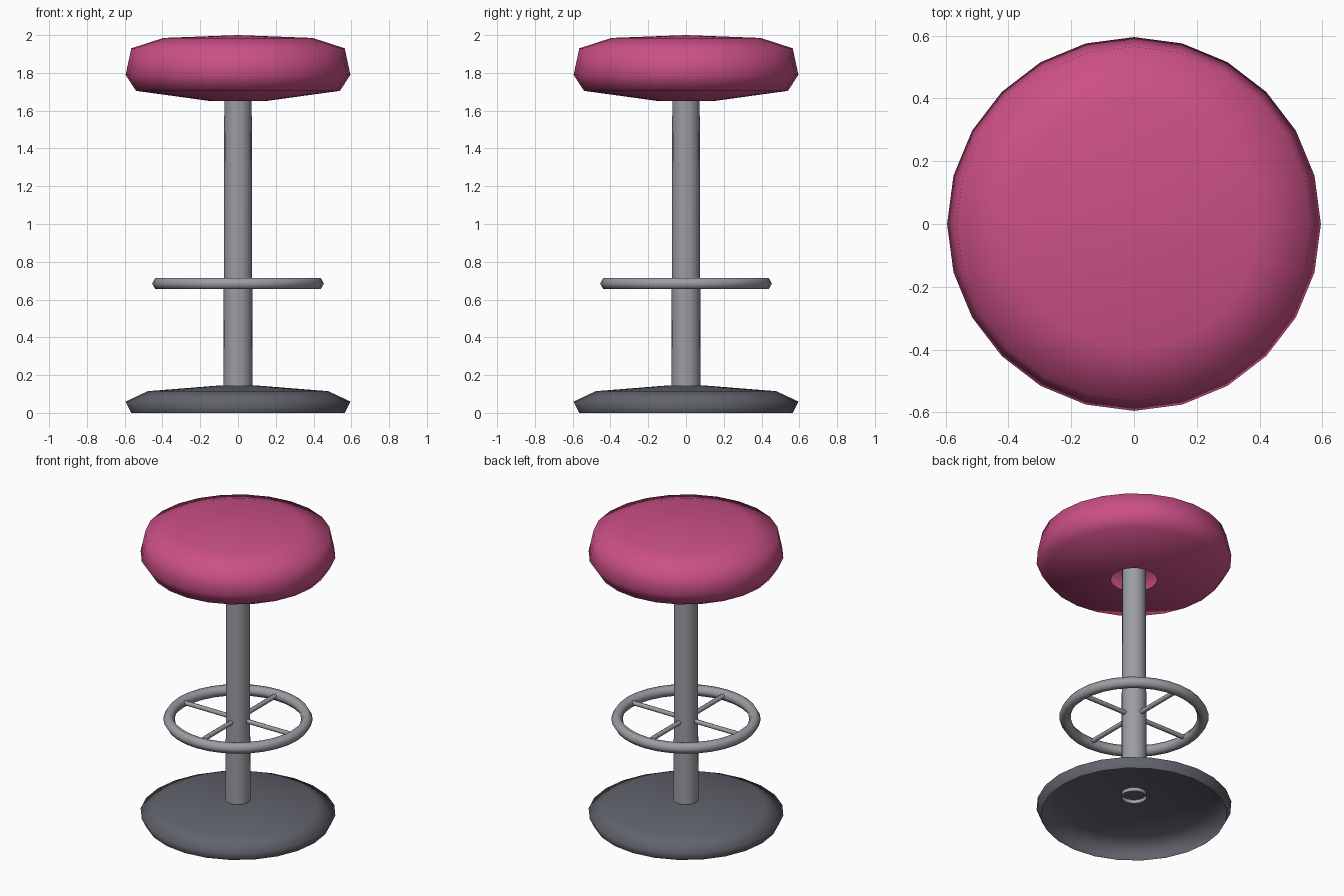
import bpy
from math import cos, sin, pi

if "Cube" in bpy.data.objects:
    bpy.data.objects.remove(bpy.data.objects["Cube"])


def material(name, rgb):
    m = bpy.data.materials.new(name)
    m.diffuse_color = (*rgb, 1)
    m.use_nodes = True
    m.node_tree.nodes["Principled BSDF"].inputs["Base Color"].default_value = m.diffuse_color
    return m


def lathe(name, profile, sides, mat=None, closed=False):
    """Spin (radius, z) points, listed bottom to top on the outside; radius 0 makes a pole."""
    verts, rings, faces = [], [], []
    for r, z in profile:
        n = sides if r > 0 else 1
        rings.append([len(verts) + i for i in range(n)])
        verts += [(r * cos(2 * pi * i / sides), r * sin(2 * pi * i / sides), z) for i in range(n)]
    pairs = list(zip(rings, rings[1:]))
    if closed:
        pairs.append((rings[-1], rings[0]))
    for a, b in pairs:
        for i in range(sides):
            j = (i + 1) % sides
            if len(b) == 1:
                faces.append((a[i], a[j], b[0]))
            else:
                faces.append((a[i], a[j], b[j], b[i]))
    mesh = bpy.data.meshes.new(name)
    mesh.from_pydata(verts, [], faces)
    mesh.shade_smooth()
    ob = bpy.data.objects.new(name, mesh)
    bpy.context.collection.objects.link(ob)
    if mat:
        mesh.materials.append(mat)
    return ob


pink = material("pink_vinyl", (0.6, 0.08, 0.24))
dark = material("dark_metal", (0.12, 0.125, 0.15))
steel = material("steel", (0.33, 0.34, 0.37))

# Padded seat, open underneath around the post
lathe("seat", [(0.14, 1.65), (0.54, 1.705), (0.595, 1.79), (0.565, 1.93),
               (0.395, 1.985), (0, 2.0)], 24, pink)

# Base: hollow shell, open at the floor
lathe("base", [(0.565, 0), (0.595, 0.06), (0.478, 0.115), (0.1, 0.145), (0, 0.145)], 24, dark)

# Slightly tapered tubular post, open at its ends
lathe("post", [(0.077, 0.12), (0.072, 1.85)], 16, steel)

# Foot ring with a hexagonal section
lathe("foot_ring", [(0.42 + 0.035 * cos(k * pi / 3), 0.685 + 0.035 * sin(k * pi / 3))
                    for k in range(6)], 32, steel, closed=True)

# Four spokes joining the foot ring to the post
for k in range(4):
    spoke = lathe(f"spoke_{k + 1}", [(0.015, 0.07), (0.015, 0.415)], 8, steel)
    spoke.rotation_euler = (0, pi / 2, k * pi / 2)
    spoke.location.z = 0.688
